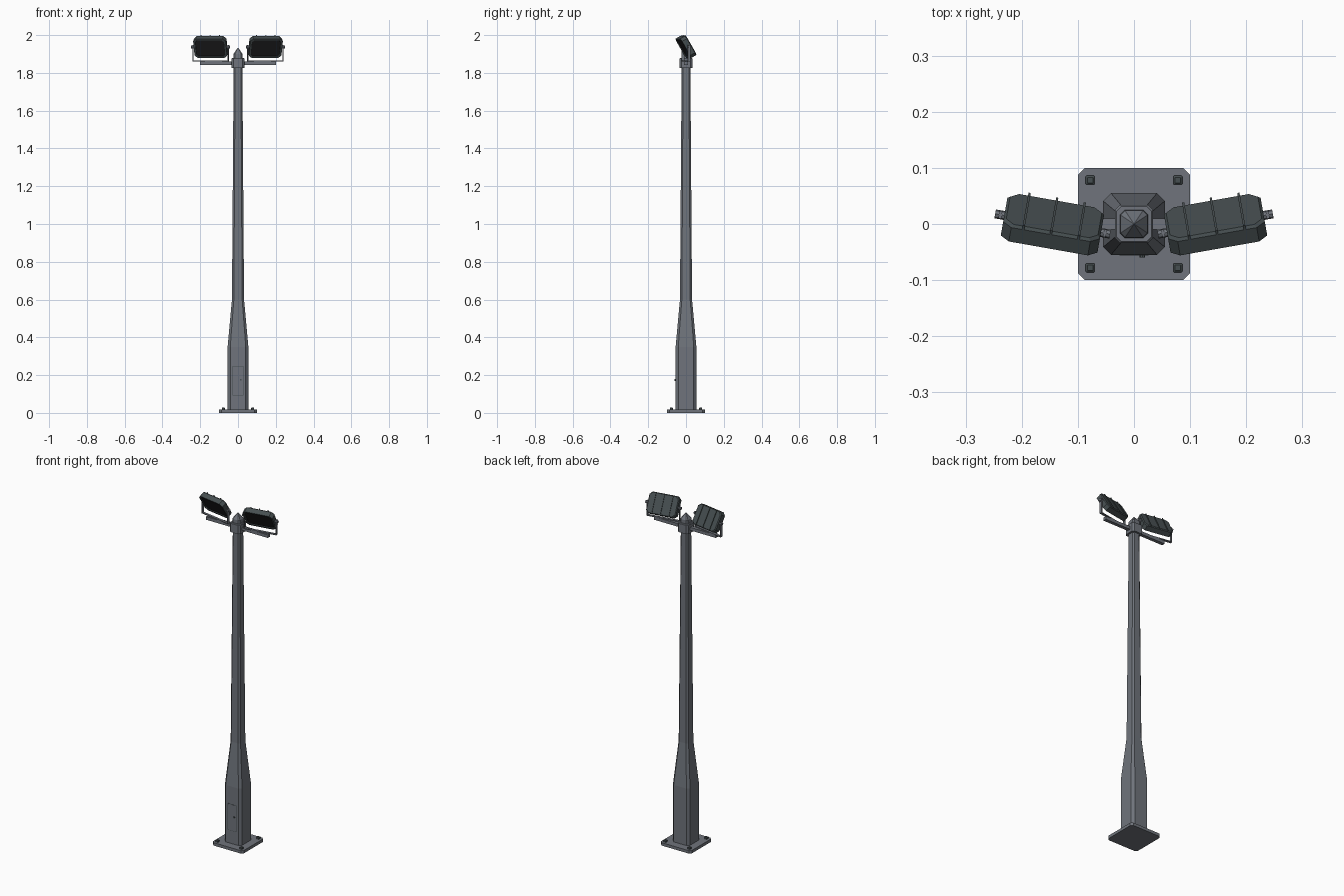
import bpy
import bmesh
from math import radians
from mathutils import Matrix, Vector

old = bpy.data.objects.get("Cube")
if old:
    bpy.data.objects.remove(old, do_unlink=True)


def material(name, rgb):
    m = bpy.data.materials.new(name)
    m.use_nodes = True
    m.diffuse_color = (*rgb, 1)
    m.node_tree.nodes["Principled BSDF"].inputs["Base Color"].default_value = (*rgb, 1)
    return m


steel = material("grey steel", (0.16, 0.175, 0.2))
housing_paint = material("dark slate", (0.062, 0.078, 0.082))
glass = material("black glass", (0.014, 0.014, 0.015))


def finish(bm, name, mats, matrix):
    bmesh.ops.remove_doubles(bm, verts=bm.verts, dist=1e-5)
    bmesh.ops.recalc_face_normals(bm, faces=bm.faces)
    mesh = bpy.data.meshes.new(name)
    bm.to_mesh(mesh)
    bm.free()
    for m in mats:
        mesh.materials.append(m)
    ob = bpy.data.objects.new(name, mesh)
    ob.matrix_world = matrix
    bpy.context.collection.objects.link(ob)
    return ob


def loft(name, rings, mats, matrix=Matrix(), end_material=0):
    """Skin corner-cut rectangles given as (z, half x, half y, cut)."""
    bm = bmesh.new()
    loops = []
    for z, hx, hy, c in rings:
        outline = []
        for sx, sy in ((1, 1), (-1, 1), (-1, -1), (1, -1)):
            pair = [(sx * hx, sy * (hy - c)), (sx * (hx - c), sy * hy)]
            outline += pair if sx == sy else pair[::-1]
        loops.append([bm.verts.new((x, y, z)) for x, y in outline])
    for a, b in zip(loops, loops[1:]):
        for i in range(8):
            j = (i + 1) % 8
            bm.faces.new((a[i], a[j], b[j], b[i]))
    bm.faces.new(loops[0])
    if rings[-1][1] > 0:
        bm.faces.new(loops[-1]).material_index = end_material
    return finish(bm, name, mats, matrix)


def box(name, center, size, mat, matrix=Matrix()):
    bm = bmesh.new()
    bmesh.ops.create_cube(bm, size=1)
    bmesh.ops.scale(bm, vec=size, verts=bm.verts)
    bmesh.ops.translate(bm, vec=center, verts=bm.verts)
    return finish(bm, name, [mat], matrix)


def cylinder(name, radius, depth, mat, matrix, sides=8):
    bm = bmesh.new()
    bmesh.ops.create_cone(bm, cap_ends=True, segments=sides, radius1=radius,
                          radius2=radius, depth=depth)
    return finish(bm, name, [mat], matrix)


# Base plate and anchor bolts
loft("base_plate", [(0, 0.1, 0.1, 0.012), (0.017, 0.1, 0.1, 0.012)], [steel])
for sx in (-1, 1):
    for sy in (-1, 1):
        at = Matrix.Translation((sx * 0.078, sy * 0.078, 0))
        loft("anchor_bolt", [(0.015, 0.008, 0.008, 0.001), (0.026, 0.008, 0.008, 0.001),
                             (0.029, 0.005, 0.005, 0.001)], [housing_paint], at)

# Tapered pole, collar and pointed cap
loft("pole", [(0.015, 0.055, 0.055, 0.014), (0.35, 0.055, 0.055, 0.014),
              (0.6, 0.032, 0.032, 0.01), (1.84, 0.023, 0.023, 0.008)], [steel])
loft("collar", [(1.825, 0.034, 0.034, 0.009), (1.876, 0.034, 0.034, 0.009),
                (1.88, 0.031, 0.031, 0.008)], [steel])
loft("pole_cap", [(1.875, 0.025, 0.025, 0.008), (1.9, 0.024, 0.024, 0.008),
                  (1.935, 0, 0, 0)], [steel])

# Service door with its seam and lock
box("door_seam", (0, -0.055, 0.17), (0.056, 0.001, 0.156), housing_paint)
box("service_door", (0, -0.055, 0.17), (0.051, 0.003, 0.151), steel)
cylinder("door_lock", 0.005, 0.006, housing_paint,
         Matrix.Translation((0.015, -0.057, 0.175)) @ Matrix.Rotation(radians(90), 4, "X"))

# Cross arm through the collar
box("cross_arm", (0, 0, 1.85), (0.4, 0.02, 0.018), steel)

# Pair of floodlights, turned outward and tilted down
for side, word in ((1, "left"), (-1, "right")):
    yaw = Matrix.Translation((side * 0.145, 0, 1.938)) @ Matrix.Rotation(radians(10 * side), 4, "Z")
    tilt = yaw @ Matrix.Rotation(radians(30), 4, "X")
    face = tilt @ Matrix.Rotation(radians(90), 4, "X")

    loft(word + "_floodlight",
         [(-0.017, 0.083, 0.055, 0.015), (-0.012, 0.0875, 0.059, 0.016),
          (0.017, 0.0875, 0.059, 0.016), (0.017, 0.078, 0.049, 0.012),
          (0.013, 0.077, 0.048, 0.012)],
         [housing_paint, glass], face, end_material=1)
    for k in (-1, 0, 1):
        box(word + "_cooling_fin", (k * 0.05, 0.011, 0), (0.004, 0.02, 0.118),
            housing_paint, tilt)

    # U-shaped bracket with pivot knobs
    box(word + "_bracket_base", (0, 0, -0.076), (0.194, 0.014, 0.005), steel, yaw)
    for end in (-1, 1):
        box(word + "_bracket_arm", (end * 0.0945, 0, -0.034), (0.005, 0.014, 0.088), steel, yaw)
        cylinder(word + "_pivot_knob", 0.008, 0.02, steel,
                 yaw @ Matrix.Translation(Vector((end * 0.094, 0, 0)))
                 @ Matrix.Rotation(radians(90), 4, "Y"))
